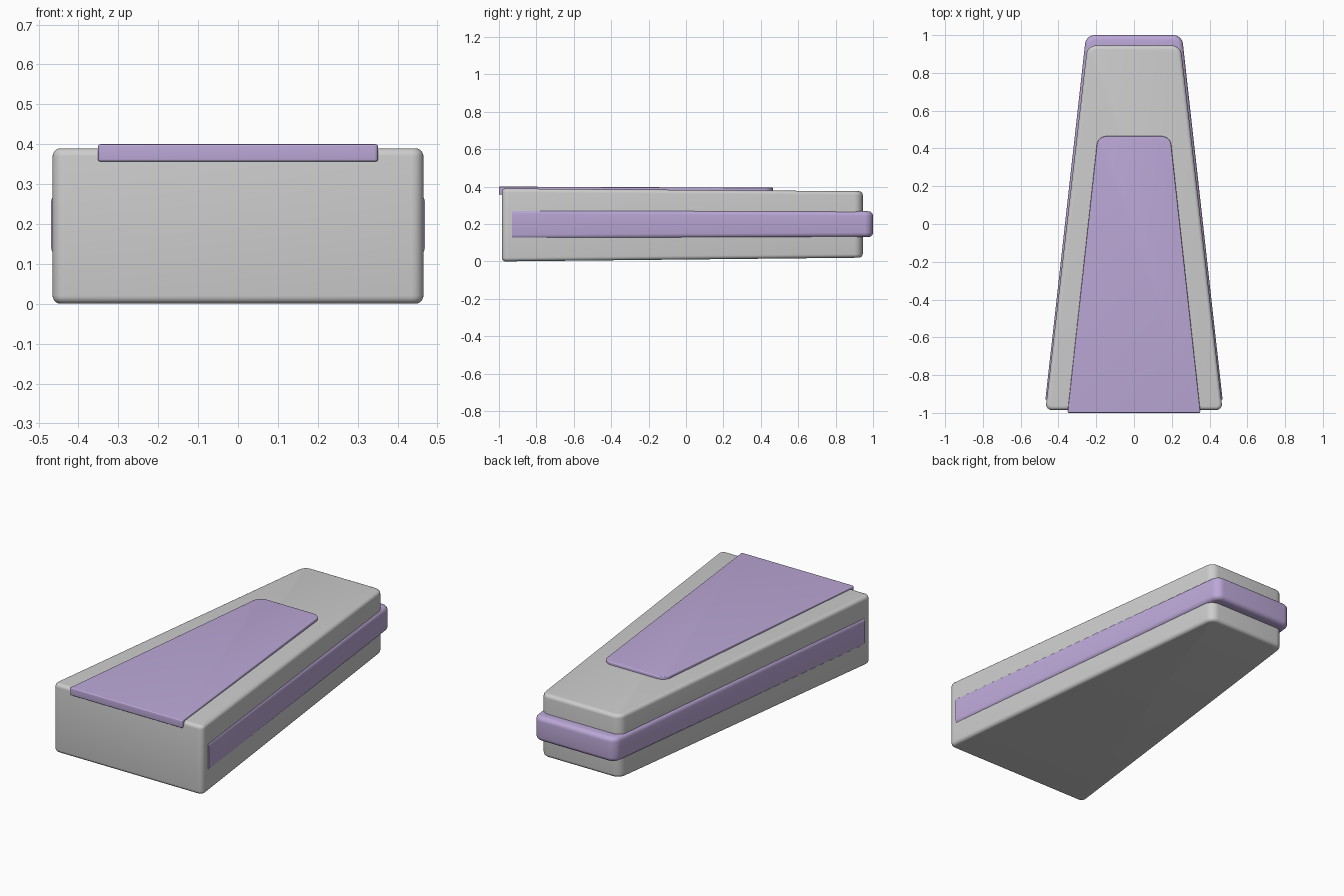
import bpy
import bmesh

cube = bpy.data.objects.get("Cube")
if cube:
    bpy.data.objects.remove(cube, do_unlink=True)


def make_material(name, rgb):
    mat = bpy.data.materials.new(name)
    mat.use_nodes = True
    mat.diffuse_color = (*rgb, 1)
    mat.node_tree.nodes["Principled BSDF"].inputs["Base Color"].default_value = (*rgb, 1)
    return mat


grey = make_material("light grey", (0.61, 0.61, 0.61))
purple = make_material("soft purple", (0.50, 0.39, 0.68))


def tapered_block(name, mat, front, back, front_round, back_round, rim, round_front_rim=True):
    """Wedge between two rectangles, each given as (y, half width, bottom, top)."""
    bm = bmesh.new()
    rings = []
    for y, half, low, high in (front, back):
        corners = ((-half, low), (half, low), (half, high), (-half, high))
        rings.append([bm.verts.new((x, y, z)) for x, z in corners])
    bm.faces.new(rings[0])
    bm.faces.new(rings[1][::-1])
    for i in range(4):
        j = (i + 1) % 4
        bm.faces.new((rings[0][j], rings[0][i], rings[1][i], rings[1][j]))
    bmesh.ops.recalc_face_normals(bm, faces=bm.faces)

    # Round the upright corners
    for y, radius in ((front[0], front_round), (back[0], back_round)):
        if radius:
            uprights = [e for e in bm.edges
                        if all(abs(v.co.y - y) < 1e-4 for v in e.verts)
                        and abs(e.verts[0].co.x - e.verts[1].co.x) < 1e-4]
            bmesh.ops.bevel(bm, geom=uprights, offset=radius, segments=6,
                            profile=0.5, affect='EDGES')

    # Round the top and bottom rims
    bm.normal_update()
    rims = []
    for e in bm.edges:
        flat = [f for f in e.link_faces if abs(f.normal.z) > 0.9]
        at_front = all(abs(v.co.y - front[0]) < 1e-4 for v in e.verts)
        if len(flat) == 1 and (round_front_rim or not at_front):
            rims.append(e)
    bmesh.ops.bevel(bm, geom=rims, offset=rim, segments=5, profile=0.5,
                    affect='EDGES', clamp_overlap=True)

    mesh = bpy.data.meshes.new(name)
    bm.to_mesh(mesh)
    bm.free()
    mesh.materials.append(mat)
    obj = bpy.data.objects.new(name, mesh)
    bpy.context.collection.objects.link(obj)
    bpy.ops.object.select_all(action='DESELECT')
    obj.select_set(True)
    bpy.context.view_layer.objects.active = obj
    bpy.ops.object.shade_smooth_by_angle(angle=0.6)
    return obj


# Main wedge body
tapered_block("body", grey, (-0.985, 0.469, 0.0, 0.39), (0.945, 0.247, 0.02, 0.375),
              0.035, 0.045, 0.02)

# Bumper band around the sides and the narrow end
tapered_block("side_band", purple, (-0.93, 0.469, 0.118, 0.279), (1.0, 0.254, 0.13, 0.268),
              0, 0.045, 0.025, round_front_rim=False)

# Thin panel on top, lipped over the wide end
tapered_block("top_panel", purple, (-1.0, 0.352, 0.357, 0.4), (0.465, 0.192, 0.357, 0.394),
              0.01, 0.045, 0.005)
